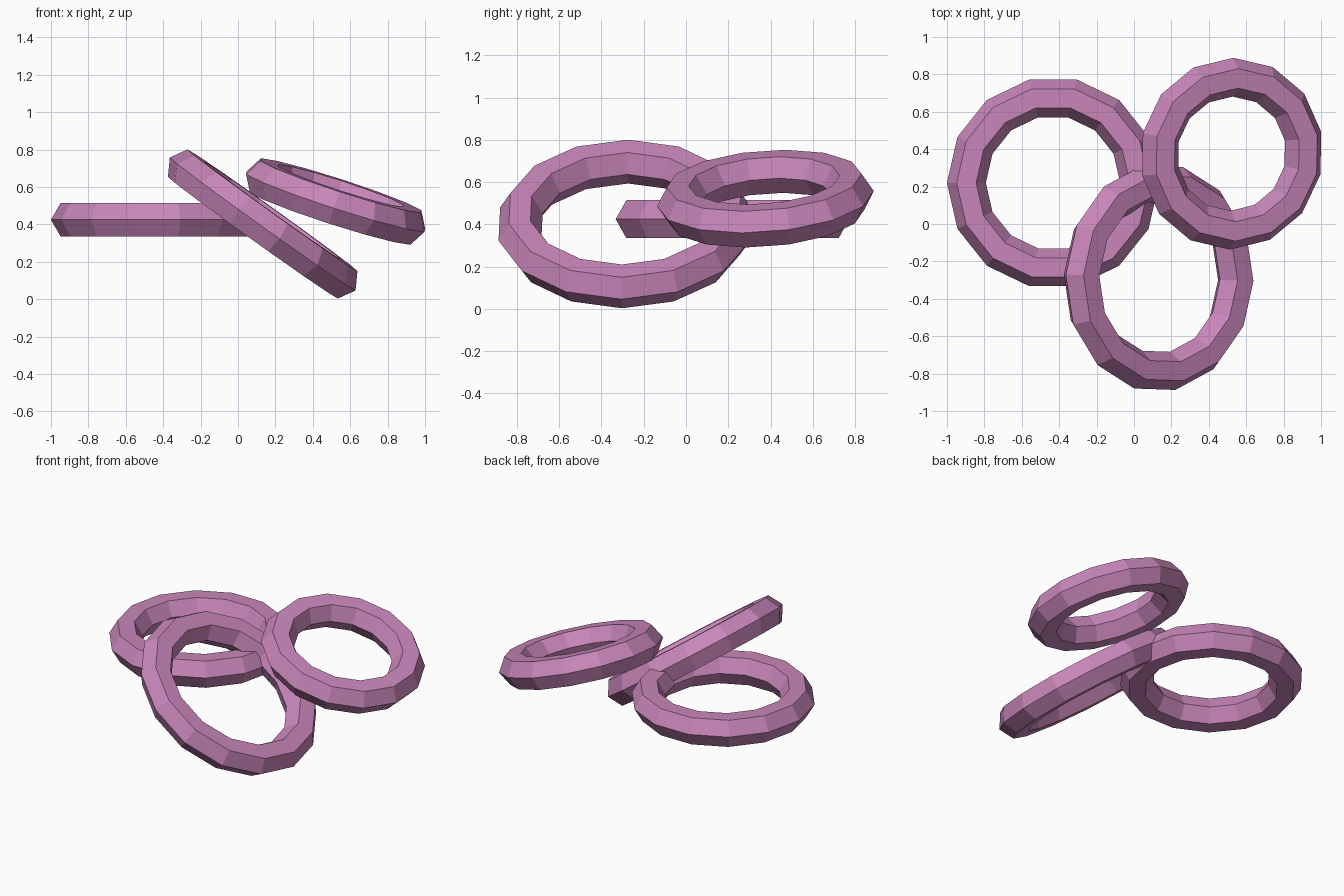
import bpy
from math import radians

if "Cube" in bpy.data.objects:
    bpy.data.objects.remove(bpy.data.objects["Cube"])

# Shared pink-violet material
mat = bpy.data.materials.new("mauve")
mat.diffuse_color = (0.58, 0.24, 0.49, 1)
mat.use_nodes = True
mat.node_tree.nodes["Principled BSDF"].inputs["Base Color"].default_value = mat.diffuse_color


# One faceted link: hexagonal section swept round a 14-sided ring
def ring(name, center, radius, tilt, turn):
    bpy.ops.mesh.primitive_torus_add(
        major_segments=14, minor_segments=6,
        major_radius=radius, minor_radius=0.104,
        location=center, rotation=(0, radians(tilt), radians(turn)))
    obj = bpy.context.object
    obj.name = name
    obj.data.materials.append(mat)
    for poly in obj.data.polygons:
        poly.use_smooth = False


# Flat, steeply tilted and gently tilted rings
ring("flat_ring", (-0.433, 0.22, 0.425), 0.463, 0, 0)
ring("steep_ring", (0.132, -0.288, 0.402), 0.507, 35.6, -2)
ring("upper_ring", (0.522, 0.376, 0.522), 0.41, 18.4, -13.2)
